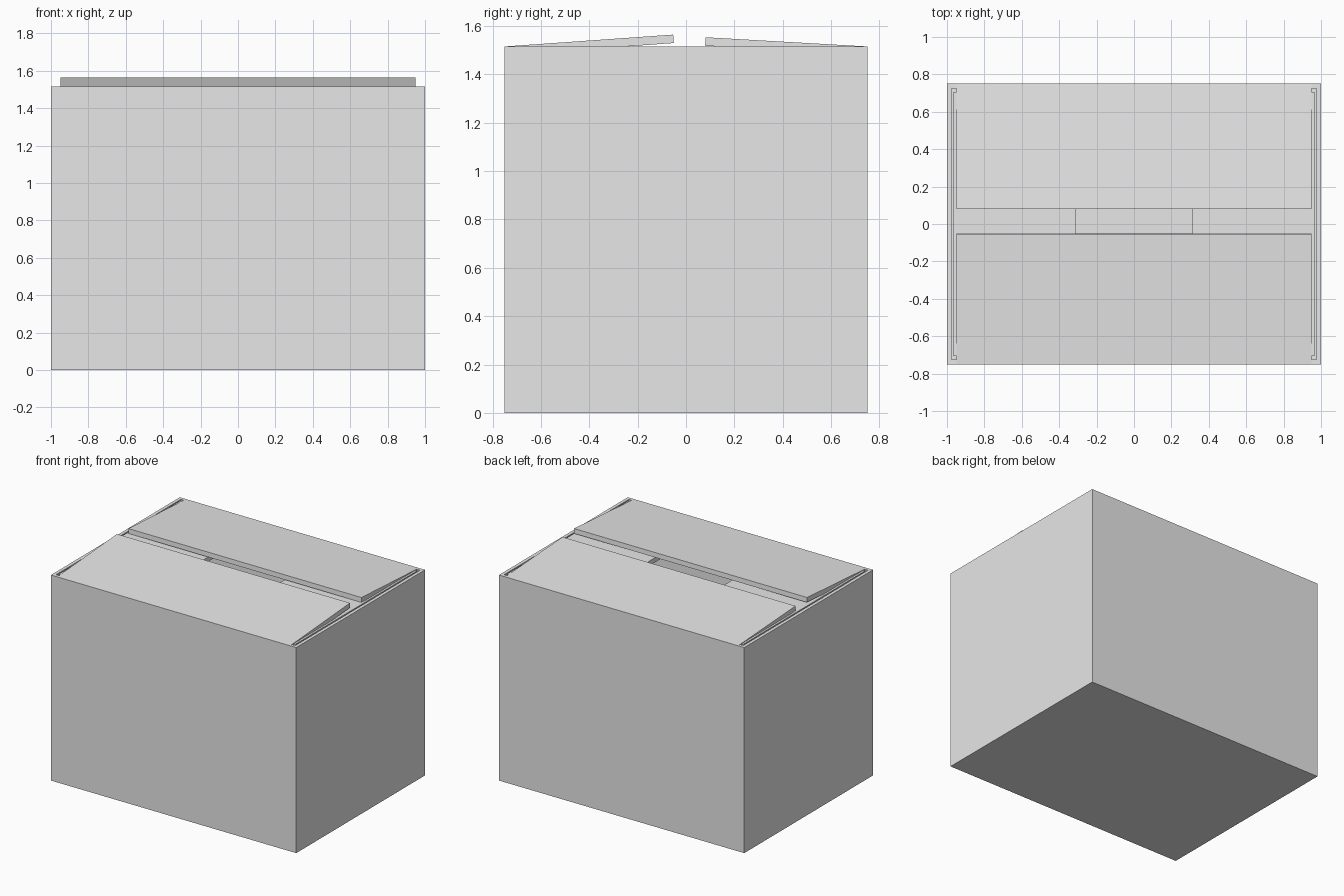
import bpy
import bmesh
import math
from mathutils import Vector

cube = bpy.data.objects.get("Cube")
if cube:
    bpy.data.objects.remove(cube, do_unlink=True)

HALF_X, HALF_Y, TOP, WALL = 1.0, 0.75, 1.515, 0.035

# Single card colour
card = bpy.data.materials.new("light grey card")
card.diffuse_color = (0.8, 0.8, 0.8, 1)
card.use_nodes = True
card.node_tree.nodes["Principled BSDF"].inputs["Base Color"].default_value = (0.8, 0.8, 0.8, 1)


def add_object(name, bm):
    bmesh.ops.recalc_face_normals(bm, faces=bm.faces)
    mesh = bpy.data.meshes.new(name)
    bm.to_mesh(mesh)
    bm.free()
    mesh.materials.append(card)
    obj = bpy.data.objects.new(name, mesh)
    bpy.context.collection.objects.link(obj)
    return obj


def flap(name, hinge, tip, width_axis, half_width):
    """Card panel whose upper surface runs from hinge to tip."""
    hinge, tip = Vector(hinge), Vector(tip)
    side = Vector(width_axis) * half_width
    down = (tip - hinge).cross(side).normalized() * WALL
    if down.z > 0:
        down.negate()
    bm = bmesh.new()
    corners = [hinge - side, tip - side, tip + side, hinge + side]
    face = bm.faces.new([bm.verts.new(c) for c in corners])
    ext = bmesh.ops.extrude_face_region(bm, geom=[face], use_keep_orig=True)
    verts = [g for g in ext["geom"] if isinstance(g, bmesh.types.BMVert)]
    bmesh.ops.translate(bm, verts=verts, vec=down)
    return add_object(name, bm)


# Hollow carton body: inset the top face and push it down to the floor
bm = bmesh.new()
bmesh.ops.create_cube(bm, size=1)
for v in bm.verts:
    v.co = (v.co.x * 2 * HALF_X, v.co.y * 2 * HALF_Y, (v.co.z + 0.5) * TOP)
bm.normal_update()
top = max(bm.faces, key=lambda f: f.calc_center_median().z)
bmesh.ops.inset_region(bm, faces=[top], thickness=WALL)
ext = bmesh.ops.extrude_face_region(bm, geom=[top])
bmesh.ops.translate(bm, vec=(0, 0, WALL - TOP),
                    verts=[g for g in ext["geom"] if isinstance(g, bmesh.types.BMVert)])
if top.is_valid:
    bm.faces.remove(top)
add_object("carton_body", bm)

# Inner side flaps, nearly level, leaving a gap in the middle
for name, s in (("left_inner_flap", 1), ("right_inner_flap", -1)):
    flap(name, (s * (HALF_X - WALL), 0, TOP), (s * 0.313, 0, TOP - 0.008), (0, 1, 0), 0.705)

# Outer flaps, hinged on the long walls and slightly raised at the middle
flap("front_outer_flap", (0, -HALF_Y, TOP), (0, -0.053, 1.564), (1, 0, 0), 0.95)
flap("back_outer_flap", (0, HALF_Y, TOP), (0, 0.081, 1.553), (1, 0, 0), 0.95)
